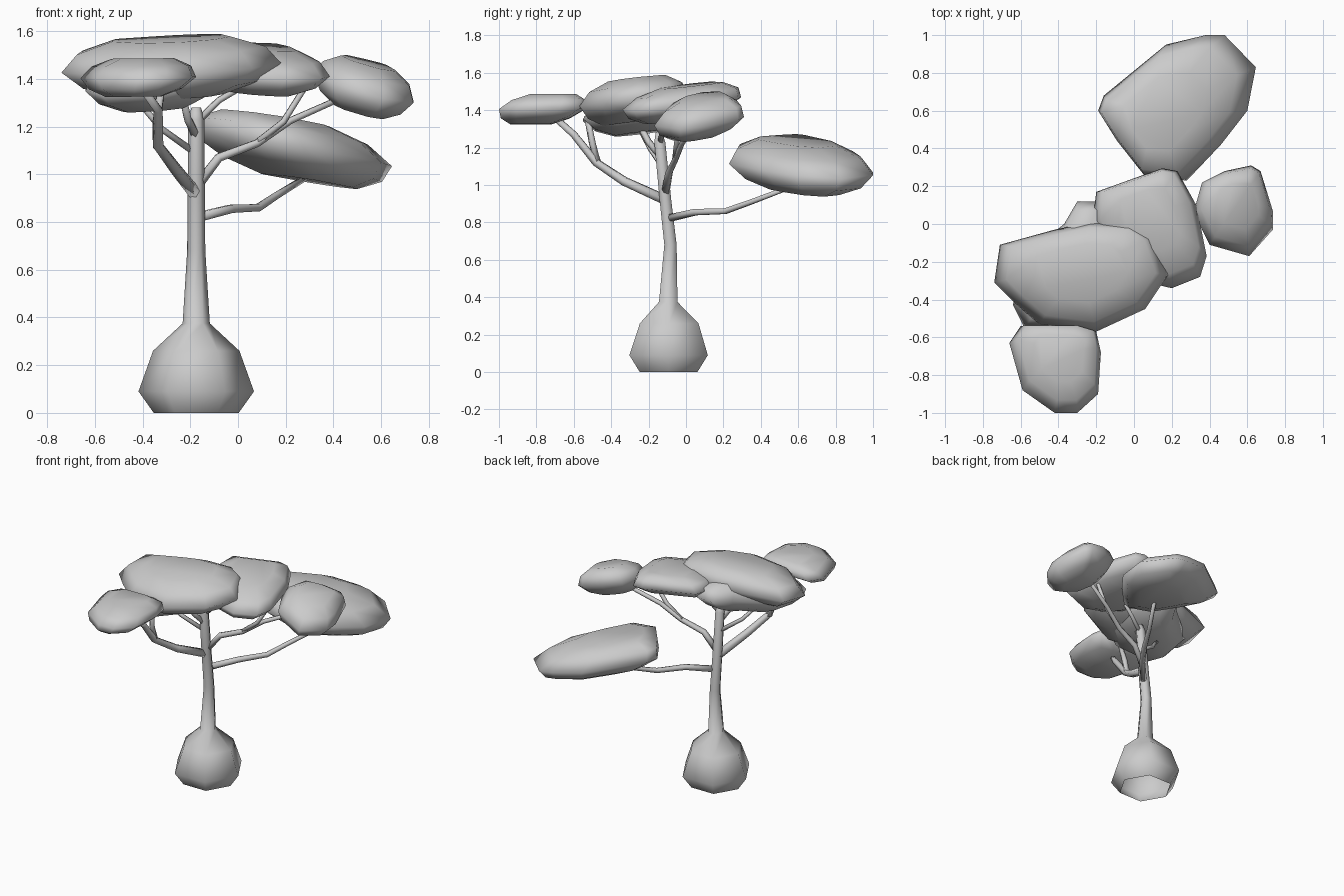
import bpy, bmesh, math
from mathutils import Vector

if "Cube" in bpy.data.objects:
    bpy.data.objects.remove(bpy.data.objects["Cube"])


def loft(name, rings, base_cap=True):
    """Skin a list of equal-length rings, cap the ends, shade smooth."""
    bm = bmesh.new()
    loops = [[bm.verts.new(p) for p in ring] for ring in rings]
    for a, b in zip(loops, loops[1:]):
        for i in range(len(a)):
            j = (i + 1) % len(a)
            bm.faces.new((a[i], a[j], b[j], b[i]))
    if base_cap:
        bm.faces.new(loops[0][::-1])
    bm.faces.new(loops[-1])
    bmesh.ops.recalc_face_normals(bm, faces=bm.faces)
    me = bpy.data.meshes.new(name)
    bm.to_mesh(me)
    bm.free()
    ob = bpy.data.objects.new(name, me)
    bpy.context.collection.objects.link(ob)
    bpy.ops.object.select_all(action='DESELECT')
    bpy.context.view_layer.objects.active = ob
    ob.select_set(True)
    bpy.ops.object.shade_smooth_by_angle(angle=math.radians(130))
    return ob


def tube(name, path, r0, r1, sides=6):
    """Tapered branch along a bent path."""
    pts = [Vector(p) for p in path]
    n = len(pts) - 1
    rings = []
    for k, p in enumerate(pts):
        q = (pts[min(k + 1, n)] - pts[max(k - 1, 0)]).to_track_quat('Z', 'Y')
        r = r0 + (r1 - r0) * k / n
        rings.append([p + q @ Vector((r * math.cos(t), r * math.sin(t), 0))
                      for t in (math.tau * i / sides for i in range(sides))])
    return loft(name, rings)


def foliage(name, outline, z, half, tilt=(0, 0), shift=(0, 0)):
    """Flattened leaf clump: plan outline shrunk up and down, sheared by tilt."""
    xs, ys = [p[0] for p in outline], [p[1] for p in outline]
    cx, cy = (min(xs) + max(xs)) / 2, (min(ys) + max(ys)) / 2
    rings = []
    for s, h in ((.48, -1), (.8, -.6), (1, 0), (.86, .6), (.54, 1)):
        ring = []
        for x, y in outline:
            dx = (x - cx) * s + shift[0] * h
            dy = (y - cy) * s + shift[1] * h
            ring.append((cx + dx, cy + dy,
                         z + half * h + tilt[0] * dx + tilt[1] * dy))
        rings.append(ring)
    return loft(name, rings)


# Swollen hexagonal trunk, open underneath: height, radius, centre y
trunk = [(0, .178, -.093), (.09, .242, -.093), (.26, .181, -.09), (.375, .057, -.095),
         (.68, .038, -.083), (.92, .036, -.11), (1.23, .034, -.14), (1.28, .02, -.145)]
loft("trunk", [[(-.175 + r * math.cos(i * math.pi / 3), cy + r * math.sin(i * math.pi / 3), z)
                for i in range(6)] for z, r, cy in trunk], base_cap=False)

# Branches
tube("branch_front", [(-.18, -.11, .92), (-.26, -.33, 1.02), (-.335, -.48, 1.12),
                      (-.335, -.6, 1.27), (-.4, -.7, 1.36)], .029, .017)
tube("branch_front_fork", [(-.335, -.47, 1.11), (-.34, -.5, 1.22), (-.32, -.53, 1.37)], .022, .016)
tube("branch_back", [(-.15, -.08, .825), (-.03, .05, .855), (.085, .21, .86),
                     (.16, .35, .91), (.29, .56, .99)], .022, .013)
tube("branch_right", [(-.165, -.11, .96), (-.08, -.09, 1.07), (.08, -.06, 1.13),
                      (.22, -.02, 1.225), (.48, .06, 1.34)], .023, .013)
tube("branch_right_fork", [(.07, -.06, 1.125), (.19, -.05, 1.22), (.29, -.03, 1.38)], .016, .013)
tube("branch_left", [(-.18, -.12, 1.09), (-.32, -.19, 1.19), (-.43, -.26, 1.32)], .015, .012)
tube("branch_upper_left", [(-.175, -.14, 1.16), (-.21, -.2, 1.23), (-.24, -.27, 1.36)], .02, .016)
tube("branch_upper_right", [(-.17, -.14, 1.22), (-.08, -.12, 1.31), (.04, -.08, 1.38)], .016, .013)

# Foliage clumps
foliage("foliage_large_left",
        [(-.74, -.31), (-.71, -.11), (-.42, -.03), (-.23, .01), (0, 0), (.11, -.07),
         (.18, -.27), (.06, -.45), (-.2, -.57), (-.5, -.53), (-.63, -.42)],
        1.447, .118, (.04, .1), (0, .02))
foliage("foliage_under_left",
        [(-.37, 0), (-.3, .12), (-.17, .12), (-.05, -.1), (-.1, -.4),
         (-.3, -.55), (-.58, -.55), (-.64, -.43), (-.62, -.2)],
        1.385, .105, (.05, .1))
foliage("foliage_middle",
        [(-.22, 0), (-.2, .17), (.05, .26), (.15, .295), (.23, .28), (.33, .1),
         (.385, -.17), (.35, -.28), (.2, -.34), (.03, -.3), (-.12, -.2)],
        1.44, .09, (-.05, .1), (0, .05))
foliage("foliage_right",
        [(.315, .06), (.36, .22), (.48, .28), (.62, .31), (.67, .28),
         (.735, .07), (.735, -.03), (.61, -.17), (.4, -.11)],
        1.365, .105, (-.27, .1), (.02, .03))
foliage("foliage_front",
        [(-.66, -.63), (-.6, -.54), (-.3, -.54), (-.2, -.57), (-.175, -.68),
         (-.19, -.9), (-.3, -1), (-.42, -1), (-.59, -.88)],
        1.405, .08, (.01, 0), (.02, .06))
foliage("foliage_back",
        [(-.19, .6), (-.16, .68), (.17, .95), (.38, 1), (.48, 1), (.645, .83),
         (.6, .6), (.46, .42), (.28, .23), (.06, .25), (-.09, .44)],
        1.105, .122, (-.15, -.04), (-.07, -.02))
